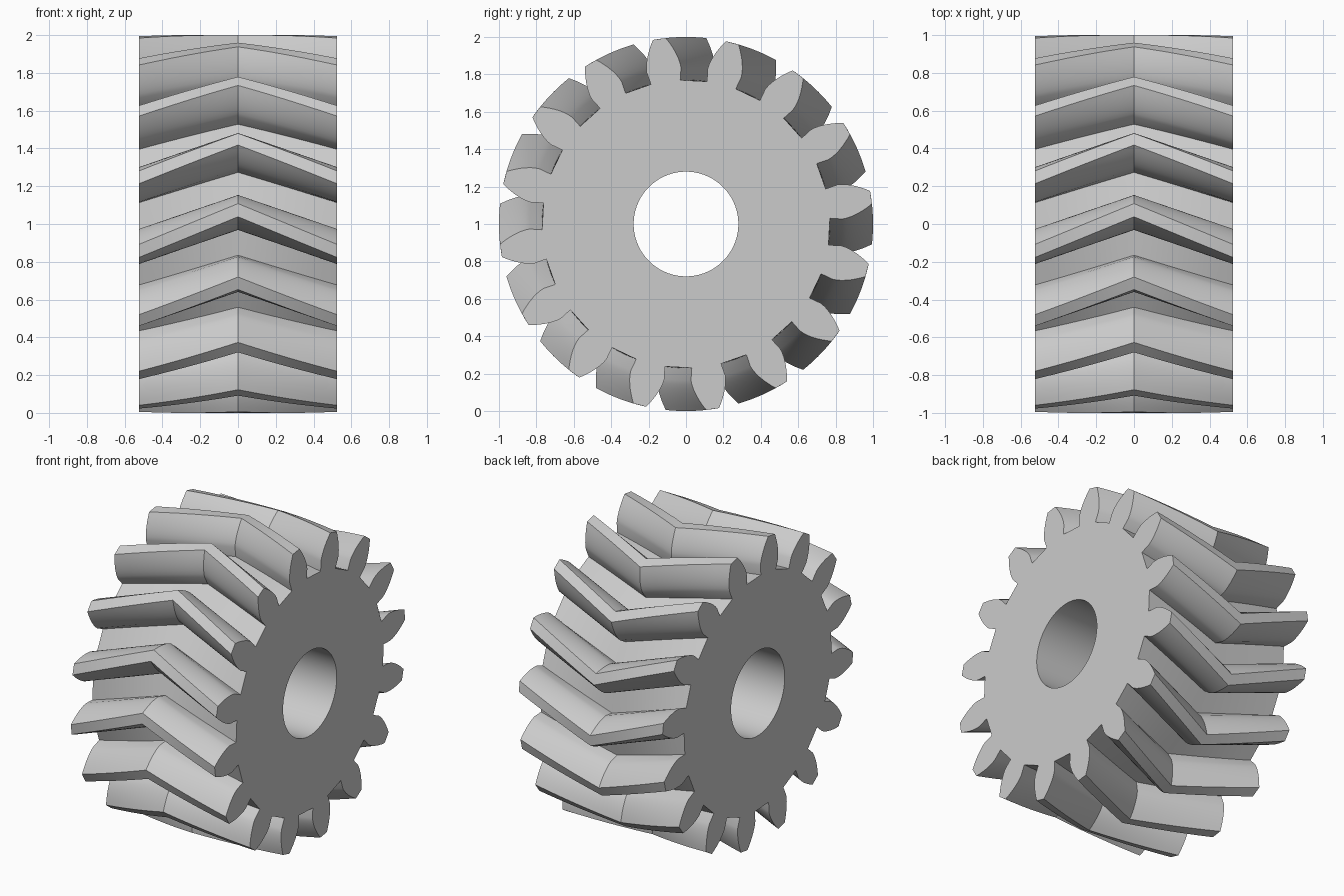
import bpy, bmesh
from math import sin, cos, tan, acos, radians, pi

if "Cube" in bpy.data.objects:
    bpy.data.objects.remove(bpy.data.objects["Cube"])

TEETH = 16
PITCH = 2 * pi / TEETH
HALF_W = 0.525                 # half of the face width
R_TIP, R_ROOT, R_BORE = 1.0, 0.77, 0.28
R_PITCH = R_TIP * TEETH / (TEETH + 2)
R_BASE = R_PITCH * cos(radians(20))
PHASE, TWIST = radians(14.3), radians(12.4)
STEPS = 6                      # slices in each half of the chevron
BORE_PER_TOOTH = 4


def involute(r):
    a = acos(min(1, R_BASE / r))
    return tan(a) - a


def half_angle(r):
    """Half of the tooth's angular thickness at radius r."""
    return PITCH / 4 - radians(0.12) + involute(R_PITCH) - involute(r)


def point(x, r, a):
    return (x, -r * cos(a), 1 + r * sin(a))


# One tooth: root corner, involute flank, tip, mirrored flank, root corner
radii = [R_BASE + (R_TIP - R_BASE) * i / 7 for i in range(8)]
flank = [(R_ROOT, radians(5.9))] + [(r, half_angle(r)) for r in radii]
tooth = [(r, -a) for r, a in flank] + [(r, a) for r, a in reversed(flank)]
N = len(tooth)

bm = bmesh.new()

# Toothed rim: slices that twist towards the middle and back again
rings = []
for s in range(-STEPS, STEPS + 1):
    x = HALF_W * s / STEPS
    turn = PHASE + TWIST * (1 - abs(s) / STEPS)
    rings.append([bm.verts.new(point(x, r, turn + k * PITCH + a))
                  for k in range(TEETH) for r, a in tooth])
# Straight bore
bores = [[bm.verts.new(point(x, R_BORE, PHASE + (i / BORE_PER_TOOTH - 0.25) * PITCH))
          for i in range(TEETH * BORE_PER_TOOTH)] for x in (-HALF_W, HALF_W)]


def skin(a, b):
    n = len(a)
    for i in range(n):
        j = (i + 1) % n
        bm.faces.new((a[i], a[j], b[j], b[i]))


for a, b in zip(rings, rings[1:]):
    skin(a, b)
skin(*bores)

# End faces: a tooth plate, then the web below the tooth and below the gap
for rim, bore in ((rings[0], bores[0]), (rings[-1], bores[1])):
    for k in range(TEETH):
        teeth = rim[k * N:(k + 1) * N]
        following = rim[(k + 1) * N % len(rim)]
        inner = [bore[(k * BORE_PER_TOOTH + i) % len(bore)]
                 for i in range(BORE_PER_TOOTH + 1)]
        mid = BORE_PER_TOOTH // 2
        bm.faces.new(teeth)
        bm.faces.new([teeth[0], teeth[-1]] + inner[mid::-1])
        bm.faces.new([teeth[-1], following] + inner[:mid - 1:-1])

bmesh.ops.recalc_face_normals(bm, faces=bm.faces)
mesh = bpy.data.meshes.new("herringbone_gear")
bm.to_mesh(mesh)
bm.free()
gear = bpy.data.objects.new("herringbone_gear", mesh)
bpy.context.collection.objects.link(gear)

# Plain grey
grey = bpy.data.materials.new("light_grey")
grey.use_nodes = True
colour = (0.6, 0.6, 0.6, 1)
grey.diffuse_color = colour
grey.node_tree.nodes["Principled BSDF"].inputs["Base Color"].default_value = colour
mesh.materials.append(grey)

# Smooth flanks and bore, sharp creases
bpy.ops.object.select_all(action='DESELECT')
gear.select_set(True)
bpy.context.view_layer.objects.active = gear
bpy.ops.object.shade_smooth_by_angle(angle=radians(25))
